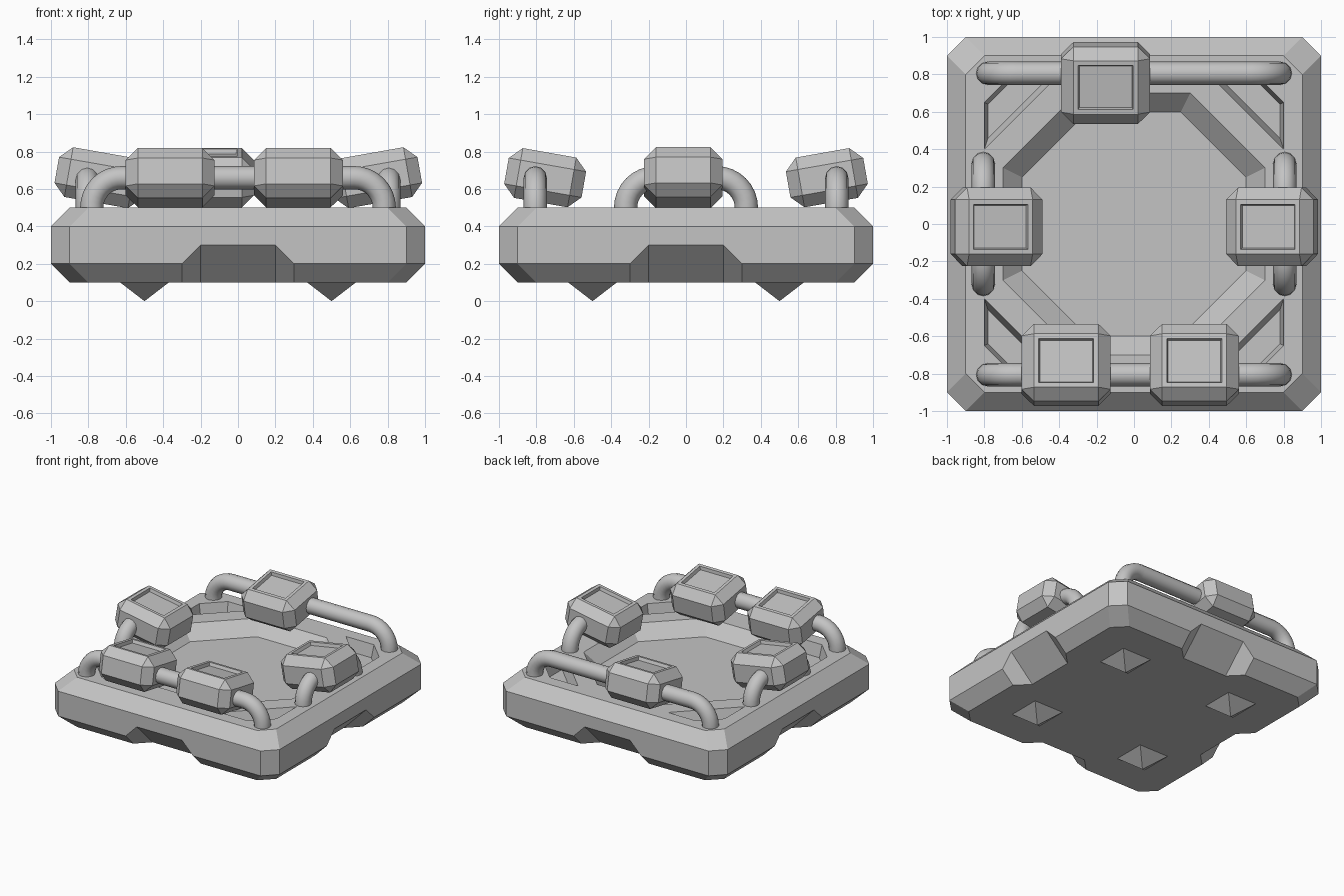
import bpy, bmesh, math
from mathutils import Matrix, Vector

if "Cube" in bpy.data.objects:
    bpy.data.objects.remove(bpy.data.objects["Cube"])

grey = bpy.data.materials.new("plain grey")
grey.use_nodes = True
grey.diffuse_color = (0.55, 0.55, 0.55, 1)
grey.node_tree.nodes["Principled BSDF"].inputs["Base Color"].default_value = grey.diffuse_color


def add_object(name, bm):
    bmesh.ops.recalc_face_normals(bm, faces=bm.faces)
    mesh = bpy.data.meshes.new(name)
    bm.to_mesh(mesh)
    bm.free()
    mesh.materials.append(grey)
    obj = bpy.data.objects.new(name, mesh)
    bpy.context.collection.objects.link(obj)
    return obj


def hull(name, points):
    """Convex solid around a few points."""
    bm = bmesh.new()
    for p in points:
        bm.verts.new(p)
    bmesh.ops.convex_hull(bm, input=bm.verts)
    bmesh.ops.dissolve_limit(bm, angle_limit=0.01, verts=bm.verts, edges=bm.edges)
    return add_object(name, bm)


def octagon(half, flat, z):
    """Square of the given half size, cut at the corners."""
    return [(sx * a, sy * b, z) for sx in (-1, 1) for sy in (-1, 1)
            for a, b in ((half, flat), (flat, half))]


# Base slab with bevelled rims
base = hull("base", octagon(0.9, 0.8, 0.1) + octagon(1, 0.9, 0.2)
            + octagon(1, 0.9, 0.4) + octagon(0.9, 0.8, 0.5))

# Cutters: central pit, corner grooves and lower side notches
cutters = [hull("pit_cutter", octagon(0.6, 0.25, 0.4) + octagon(0.8, 0.35, 0.6))]
groove_floor = [(0.78, 0.64), (0.78, 0.46), (0.46, 0.78), (0.64, 0.78)]
groove_rim = [(0.8, 0.65), (0.8, 0.4), (0.4, 0.8), (0.65, 0.8)]
notch_profile = [(-0.4, 0), (-0.2, 0.2), (0.2, 0.2), (0.4, 0)]
for i in range(4):
    turn = Matrix.Rotation(i * math.pi / 2, 3, "Z")
    groove = []
    for low, high in zip(groove_floor, groove_rim):
        low, high = Vector((*low, 0.4)), Vector((*high, 0.5))
        groove += [turn @ low, turn @ (high + (high - low) * 0.2)]
    cutters.append(hull("groove_cutter", groove))
    notch = [turn @ Vector((x, u / 2 + s - 1, 0.1 + u / 2 - s))
             for x, u in notch_profile for s in (-0.4, 0.4)]
    cutters.append(hull("notch_cutter", notch))

for cutter in cutters:
    cutter.hide_render = True
    mod = base.modifiers.new("cut", "BOOLEAN")
    mod.operation, mod.solver, mod.object = "DIFFERENCE", "EXACT", cutter
bpy.context.view_layer.update()
cut_mesh = bpy.data.meshes.new_from_object(
    base.evaluated_get(bpy.context.evaluated_depsgraph_get()))
base.modifiers.clear()
base.data = cut_mesh
for cutter in cutters:
    bpy.data.objects.remove(cutter)

# Pointed feet
for x in (-0.5, 0.5):
    for y in (-0.5, 0.5):
        corners = [(x + a, y + b, 0.1) for a in (-0.13, 0.13) for b in (-0.13, 0.13)]
        hull("foot", corners + [(x, y, 0)])


def pipe(name, reach, angle, offset, bend=0.16, radius=0.062):
    """Handle-like pipe with two bent legs, turned about the centre."""
    arc = [(reach - bend + bend * math.cos(t), 0.5 + bend * math.sin(t))
           for t in (k * math.pi / 16 for k in range(9))]
    arc = [(reach, 0.46)] + arc
    path = arc + [(-x, z) for x, z in reversed(arc)]
    curve = bpy.data.curves.new(name, "CURVE")
    curve.dimensions = "3D"
    curve.bevel_depth, curve.bevel_resolution = radius, 4
    curve.use_fill_caps = True
    spline = curve.splines.new("POLY")
    spline.points.add(len(path) - 1)
    turn = Matrix.Rotation(angle, 3, "Z")
    for point, (x, z) in zip(spline.points, path):
        point.co = (*(turn @ Vector((x, -offset, z))), 1)
    curve.materials.append(grey)
    obj = bpy.data.objects.new(name, curve)
    bpy.context.collection.objects.link(obj)
    bpy.ops.object.select_all(action="DESELECT")
    obj.select_set(True)
    bpy.context.view_layer.objects.active = obj
    bpy.ops.object.convert(target="MESH")
    bpy.ops.object.shade_smooth_by_angle(angle=math.radians(40))


for name, reach, quarter in (("front_pipe", 0.782, 0), ("left_pipe", 0.323, 1),
                             ("back_pipe", 0.782, 2), ("right_pipe", 0.323, 3)):
    pipe(name, reach, quarter * math.pi / 2, 0.806)


def pod(name, x, y, axis, degrees):
    """Bevelled box with a sunken panel on top, tipped toward the centre."""
    bm = bmesh.new()
    bmesh.ops.create_cube(bm, size=1)
    bmesh.ops.scale(bm, vec=(0.475, 0.42, 0.27), verts=bm.verts)
    bmesh.ops.bevel(bm, geom=bm.edges[:], offset=0.065, segments=1, affect="EDGES")
    bm.normal_update()
    top = max(bm.faces, key=lambda f: f.calc_center_median().z)
    bmesh.ops.inset_region(bm, faces=[top], thickness=0.035)
    bmesh.ops.inset_region(bm, faces=[top], thickness=0.01, depth=-0.025)
    tip = Matrix.Rotation(math.radians(degrees), 4, axis)
    bmesh.ops.transform(bm, matrix=Matrix.Translation((x, y, 0.66)) @ tip, verts=bm.verts)
    add_object(name, bm)


pod("front_pod_right", -0.363, -0.753, "X", -10)
pod("front_pod_left", 0.323, -0.753, "X", -10)
pod("back_pod", -0.152, 0.753, "X", 10)
pod("right_pod", -0.735, -0.015, "Y", 10)
pod("left_pod", 0.738, -0.015, "Y", -10)
